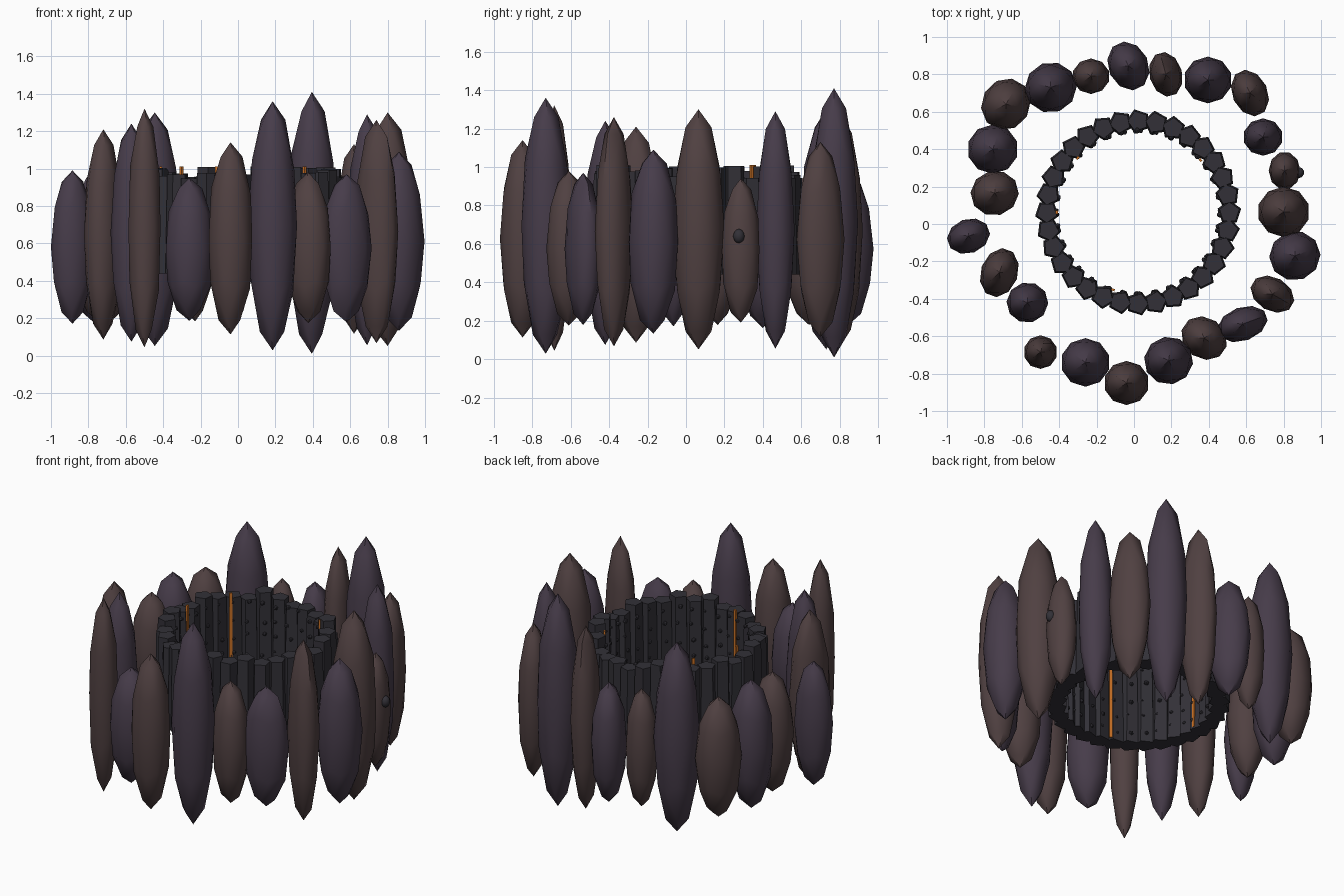
import bpy, bmesh, math, random
from mathutils import Matrix, Vector

if "Cube" in bpy.data.objects:
    bpy.data.objects.remove(bpy.data.objects["Cube"])

random.seed(4)


def material(name, rgb):
    m = bpy.data.materials.new(name)
    m.diffuse_color = (*rgb, 1)
    m.use_nodes = True
    m.node_tree.nodes["Principled BSDF"].inputs["Base Color"].default_value = m.diffuse_color
    return m


brown = material("brown_stone", (0.080, 0.052, 0.053))
purple = material("purple_stone", (0.062, 0.045, 0.068))
basalt = material("basalt", (0.032, 0.030, 0.038))
ember = material("ember", (0.65, 0.18, 0.02))


def finish(name, bm, mat, smooth=None):
    me = bpy.data.meshes.new(name)
    bm.to_mesh(me)
    bm.free()
    ob = bpy.data.objects.new(name, me)
    bpy.context.collection.objects.link(ob)
    me.materials.append(mat)
    if smooth:
        bpy.context.view_layer.objects.active = ob
        ob.select_set(True)
        bpy.ops.object.shade_smooth_by_angle(angle=math.radians(smooth))
        ob.select_set(False)
    return ob


def spindle(name, loc, size, turn, mat):
    bm = bmesh.new()
    mtx = (Matrix.Translation(loc) @ Matrix.Rotation(math.radians(turn), 4, 'Z')
           @ Matrix.Diagonal((*size, 1)))
    bmesh.ops.create_icosphere(bm, subdivisions=2, radius=1, matrix=mtx)
    return finish(name, bm, mat, 40)


# Outer ring of upright stones: x, y, half width, half depth, turn, top z
stones = [
    (.80, .065, .14, .135, 0, 1.30), (.86, -.17, .138, .132, 20, 1.09),
    (.74, -.375, .125, .09, -30, 1.26), (.58, -.535, .14, .09, 20, .97),
    (.375, -.61, .13, .11, -35, .98), (.185, -.73, .132, .128, 10, 1.36),
    (-.04, -.85, .122, .118, 0, 1.14), (-.26, -.74, .132, .13, 0, .95),
    (-.50, -.685, .09, .09, 0, 1.32), (-.57, -.42, .112, .108, 15, 1.24),
    (-.72, -.26, .135, .10, 70, 1.21), (-.885, -.065, .118, .092, 20, .99),
    (-.745, .165, .13, .12, 15, .97), (-.755, .40, .137, .132, 0, 1.01),
    (-.685, .64, .142, .13, 60, .97), (-.445, .73, .14, .135, 20, 1.30),
    (-.23, .79, .10, .095, 0, .96), (-.03, .845, .135, .108, 115, .97),
    (.17, .80, .122, .088, 105, 1.27), (.395, .77, .13, .125, 0, 1.41),
    (.62, .70, .13, .095, 115, 1.13), (.69, .465, .106, .10, 0, 1.29),
    (.805, .285, .102, .085, 90, .94),
]
for i, (x, y, a, b, turn, top) in enumerate(stones):
    bottom = max(0, .19 - .385 * (top - .94))
    spindle("outer_stone", (x, y, (top + bottom) / 2),
            (a, b, (top - bottom) / 2), turn, purple if i % 2 else brown)
# Small nub on one stone
spindle("stone_nub", (.88, .275, .64), (.03, .03, .038), 0, basalt)

# Inner wall of tapered five-sided columns
CX, CY, R, COUNT, BASE = .022, .062, .488, 32, .44
columns, bumps = bmesh.new(), bmesh.new()
for i in range(COUNT):
    ang = i * math.tau / COUNT
    out = Vector((math.cos(ang), math.sin(ang), 0))
    top = random.uniform(.94, 1.01)
    mtx = (Matrix.Translation(Vector((CX, CY, (BASE + top) / 2)) + out * R)
           @ Matrix.Rotation(ang, 4, 'Z'))
    bmesh.ops.create_cone(columns, cap_ends=True, segments=5, radius1=.066,
                          radius2=.056, depth=top - BASE, matrix=mtx)
    # Rows of small bumps on the inner faces
    for k in range(5):
        a = ang + random.uniform(-.035, .035)
        p = Vector((CX + math.cos(a) * .438, CY + math.sin(a) * .438,
                    BASE + .07 + k * .105 + random.uniform(-.02, .02)))
        s = random.uniform(.012, .02)
        bmesh.ops.create_icosphere(
            bumps, subdivisions=1, radius=1,
            matrix=Matrix.Translation(p) @ Matrix.Rotation(a, 4, 'Z')
            @ Matrix.Diagonal((s, s * .8, s * .8, 1)))
finish("column_wall", columns, basalt)
finish("wall_bumps", bumps, basalt)

# Glowing strips between columns
strips = bmesh.new()
for deg in (40, 138, 180, 252):
    a = math.radians(deg)
    p = Vector((CX + math.cos(a) * .435, CY + math.sin(a) * .435, .73))
    bmesh.ops.create_cube(
        strips, size=1, matrix=Matrix.Translation(p)
        @ Matrix.Rotation(a, 4, 'Z') @ Matrix.Diagonal((.012, .018, .56, 1)))
finish("ember_strips", strips, ember)
